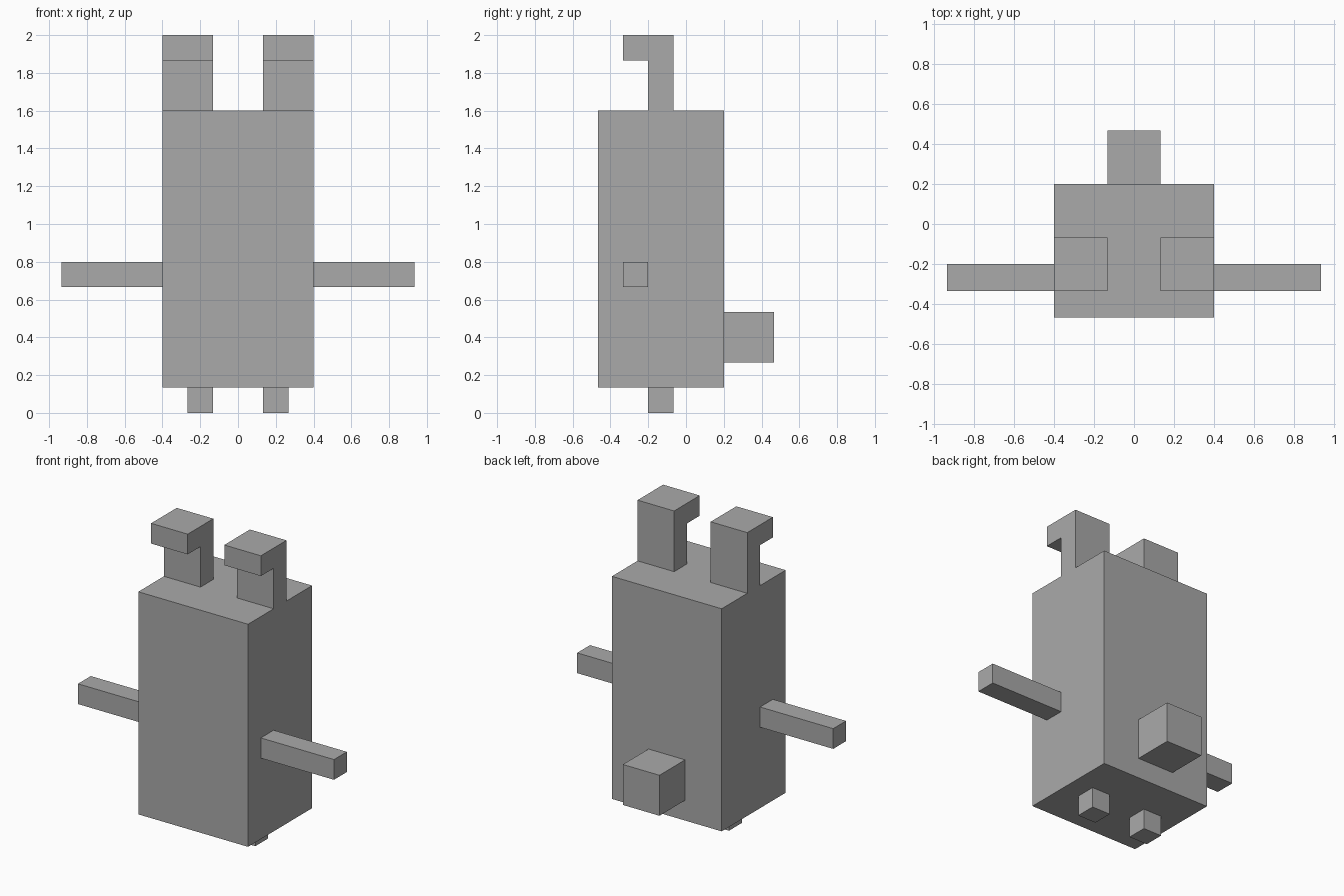
import bpy
import bmesh

cube = bpy.data.objects.get("Cube")
if cube:
    bpy.data.objects.remove(cube, do_unlink=True)

U = 2 / 30  # one grid unit of the blocky model

grey = bpy.data.materials.new("plain grey")
grey.use_nodes = True
GREY = (0.4, 0.4, 0.4, 1)
grey.diffuse_color = GREY
grey.node_tree.nodes["Principled BSDF"].inputs["Base Color"].default_value = GREY


def prism(name, profile, x0, x1):
    """Extrude a (y, z) profile from x0 to x1, all in grid units."""
    bm = bmesh.new()
    face = bm.faces.new([bm.verts.new((x0 * U, y * U, z * U)) for y, z in profile])
    side = bmesh.ops.extrude_face_region(bm, geom=[face])["geom"]
    verts = [v for v in side if isinstance(v, bmesh.types.BMVert)]
    bmesh.ops.translate(bm, verts=verts, vec=((x1 - x0) * U, 0, 0))
    bmesh.ops.recalc_face_normals(bm, faces=bm.faces)
    mesh = bpy.data.meshes.new(name)
    bm.to_mesh(mesh)
    bm.free()
    mesh.materials.append(grey)
    obj = bpy.data.objects.new(name, mesh)
    bpy.context.collection.objects.link(obj)
    return obj


def box(name, x, y, z):
    return prism(name, [(y[0], z[0]), (y[1], z[0]), (y[1], z[1]), (y[0], z[1])], *x)


# Body and tail
box("body", (-6, 6), (-7, 3), (2, 24))
box("tail", (-2, 2), (3, 7), (4, 8))

# Paired limbs and forward-folded ears
EAR = [(-3, 24), (-1, 24), (-1, 30), (-5, 30), (-5, 28), (-3, 28)]
for side, s in (("left", 1), ("right", -1)):
    box(side + "_arm", sorted((6 * s, 14 * s)), (-5, -3), (10, 12))
    box(side + "_foot", sorted((2 * s, 4 * s)), (-3, -1), (0, 2))
    prism(side + "_ear", EAR, *sorted((2 * s, 6 * s)))
